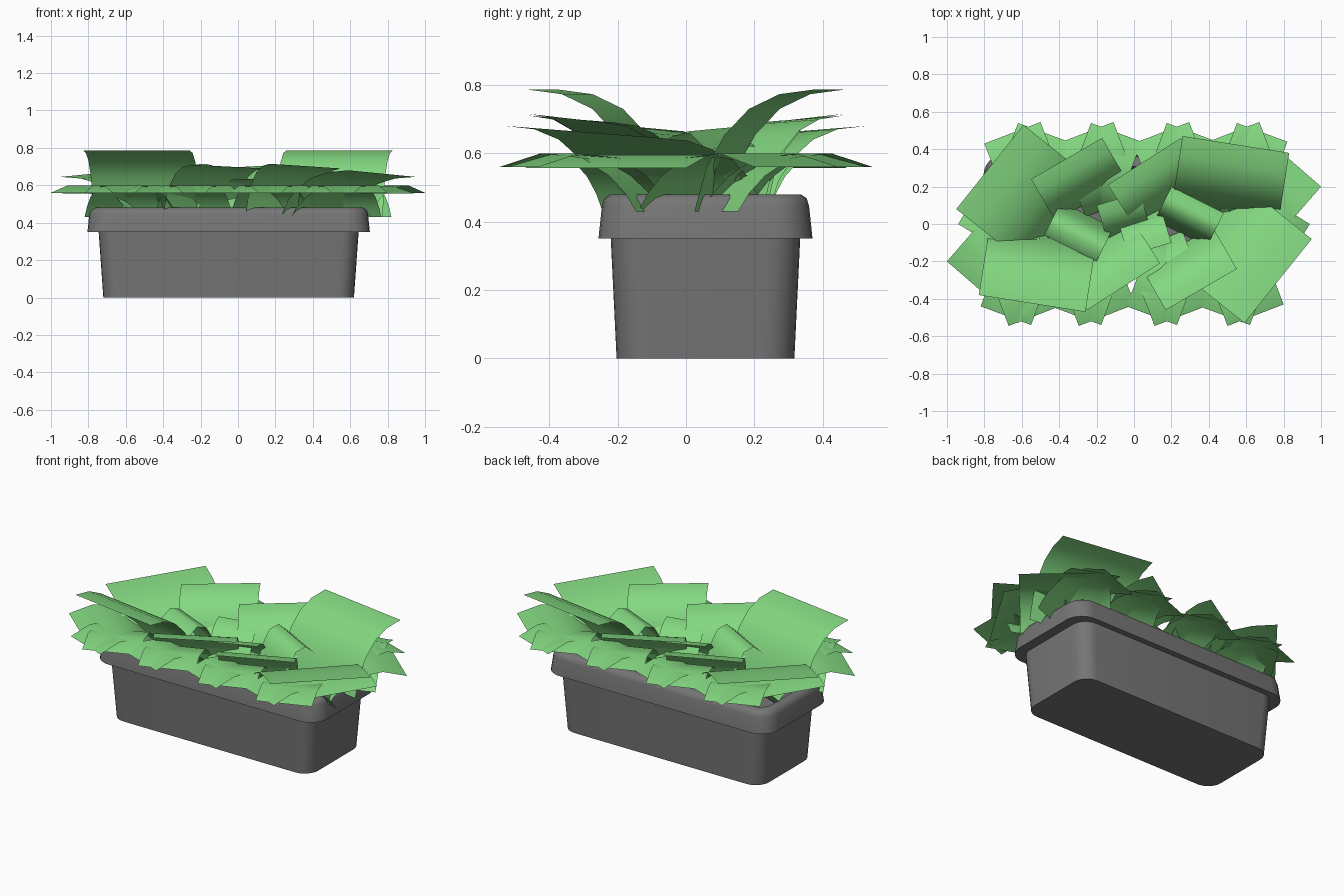
import bpy, bmesh, math
from mathutils import Vector, Matrix

cube = bpy.data.objects.get("Cube")
if cube:
    bpy.data.objects.remove(cube, do_unlink=True)


def material(name, rgb):
    m = bpy.data.materials.new(name)
    m.use_nodes = True
    m.diffuse_color = (*rgb, 1)
    m.node_tree.nodes["Principled BSDF"].inputs["Base Color"].default_value = (*rgb, 1)
    return m


GREEN = material("leaf green", (0.23, 0.69, 0.22))
GREY = material("pot grey", (0.18, 0.18, 0.18))


def finish(name, bm, mat, angle):
    mesh = bpy.data.meshes.new(name)
    bm.to_mesh(mesh)
    bm.free()
    mesh.materials.append(mat)
    ob = bpy.data.objects.new(name, mesh)
    bpy.context.collection.objects.link(ob)
    bpy.ops.object.select_all(action="DESELECT")
    ob.select_set(True)
    bpy.context.view_layer.objects.active = ob
    bpy.ops.object.shade_smooth_by_angle(angle=math.radians(angle))
    return ob


# Planter: stacked rounded rectangles
CENTRE = Vector((-0.05, 0.057, 0))


def rounded_ring(bm, hx, hy, r, z, steps=6):
    ring = []
    for q, (sx, sy) in enumerate([(1, 1), (-1, 1), (-1, -1), (1, -1)]):
        for i in range(steps + 1):
            a = math.pi / 2 * (q + i / steps)
            p = Vector((sx * (hx - r) + r * math.cos(a), sy * (hy - r) + r * math.sin(a), z))
            ring.append(bm.verts.new(p + CENTRE))
    return ring


def shell(name, sections, mat):
    bm = bmesh.new()
    rings = [rounded_ring(bm, *s) for s in sections]
    for lo, hi in zip(rings, rings[1:]):
        n = len(lo)
        for i in range(n):
            bm.faces.new((lo[i], lo[(i + 1) % n], hi[(i + 1) % n], hi[i]))
    bm.faces.new(rings[0][::-1])
    bm.faces.new(rings[-1])
    return finish(name, bm, mat, 40)


shell("planter", [
    (0.67, 0.26, 0.09, 0),
    (0.695, 0.277, 0.09, 0.35),
    (0.755, 0.313, 0.11, 0.35),
    (0.745, 0.303, 0.11, 0.445),
    (0.737, 0.296, 0.105, 0.468),
    (0.718, 0.278, 0.09, 0.48),
    (0.69, 0.25, 0.08, 0.48),
    (0.68, 0.24, 0.08, 0.42),
], GREY)

# Leaf profiles: distance along the leaf, share of the rise
UPRIGHT = [(0, 0), (0.1, 0.36), (0.25, 0.63), (0.45, 0.84), (0.7, 0.96), (1, 1)]
DROOPING = [(0, 0), (0.08, 0.4), (0.2, 0.8), (0.4, 1.2), (0.7, 1.3), (1, 1)]
BASE_Z = 0.43


def leaf(name, a, b, length, za, zb, profile):
    """Curved sheet ending in the edge a-b, plus its half-turn copy."""
    a, b = Vector(a), Vector(b)
    d = (b - a).normalized()
    out = Vector((-d.y, d.x))
    if out.dot(a + b) < 0:
        out = -out
    for side, turn in (("back", 0), ("front", math.pi)):
        bm = bmesh.new()
        rows = []
        for t, h in profile:
            row = []
            for corner, z in ((a, za), (b, zb)):
                p = corner - out * length * (1 - t)
                row.append(bm.verts.new((p.x, p.y, BASE_Z + (z - BASE_Z) * h)))
            rows.append(row)
        for r, s in zip(rows, rows[1:]):
            bm.faces.new((r[0], r[1], s[1], s[0]))
        bmesh.ops.recalc_face_normals(bm, faces=bm.faces)
        if sum(f.normal.z for f in bm.faces) < 0:
            bmesh.ops.reverse_faces(bm, faces=bm.faces)
        bmesh.ops.transform(bm, matrix=Matrix.Rotation(turn, 4, "Z"), verts=bm.verts)
        finish(f"{name}_{side}", bm, GREEN, 60)


# Upper leaves
leaf("tall_leaf", (0.26, 0.47), (0.83, 0.38), 0.36, 0.787, 0.787, UPRIGHT)
leaf("middle_leaf", (-0.14, 0.21), (0.25, 0.46), 0.28, 0.69, 0.71, UPRIGHT)
leaf("side_leaf", (-0.55, 0.24), (-0.17, 0.46), 0.26, 0.69, 0.715, UPRIGHT)
leaf("end_leaf", (-0.95, 0.08), (-0.59, 0.53), 0.46, 0.645, 0.68, UPRIGHT)

# Lower end leaves
leaf("low_end_leaf", (1.0, 0.2), (0.62, 0.53), 0.45, 0.56, 0.56, DROOPING)
leaf("low_corner_leaf", (-0.94, 0.0), (-0.65, 0.47), 0.43, 0.557, 0.557, DROOPING)

# Crossing pairs of lower leaves along the long sides
for i, x in enumerate((-0.56, -0.17, 0.235, 0.61)):
    leaf(f"low_leaf_left_{i}", (x - 0.24, 0.43), (x + 0.06, 0.545), 0.42, 0.56, 0.56, DROOPING)
    leaf(f"low_leaf_right_{i}", (x - 0.06, 0.54), (x + 0.21, 0.44), 0.42, 0.56, 0.56, DROOPING)

# Short inner leaves
leaf("inner_leaf", (0.2, 0.2), (0.48, 0.06), 0.2, 0.62, 0.61, DROOPING)
leaf("heart_leaf", (-0.2, 0.1), (0.03, 0.17), 0.2, 0.64, 0.63, UPRIGHT)
